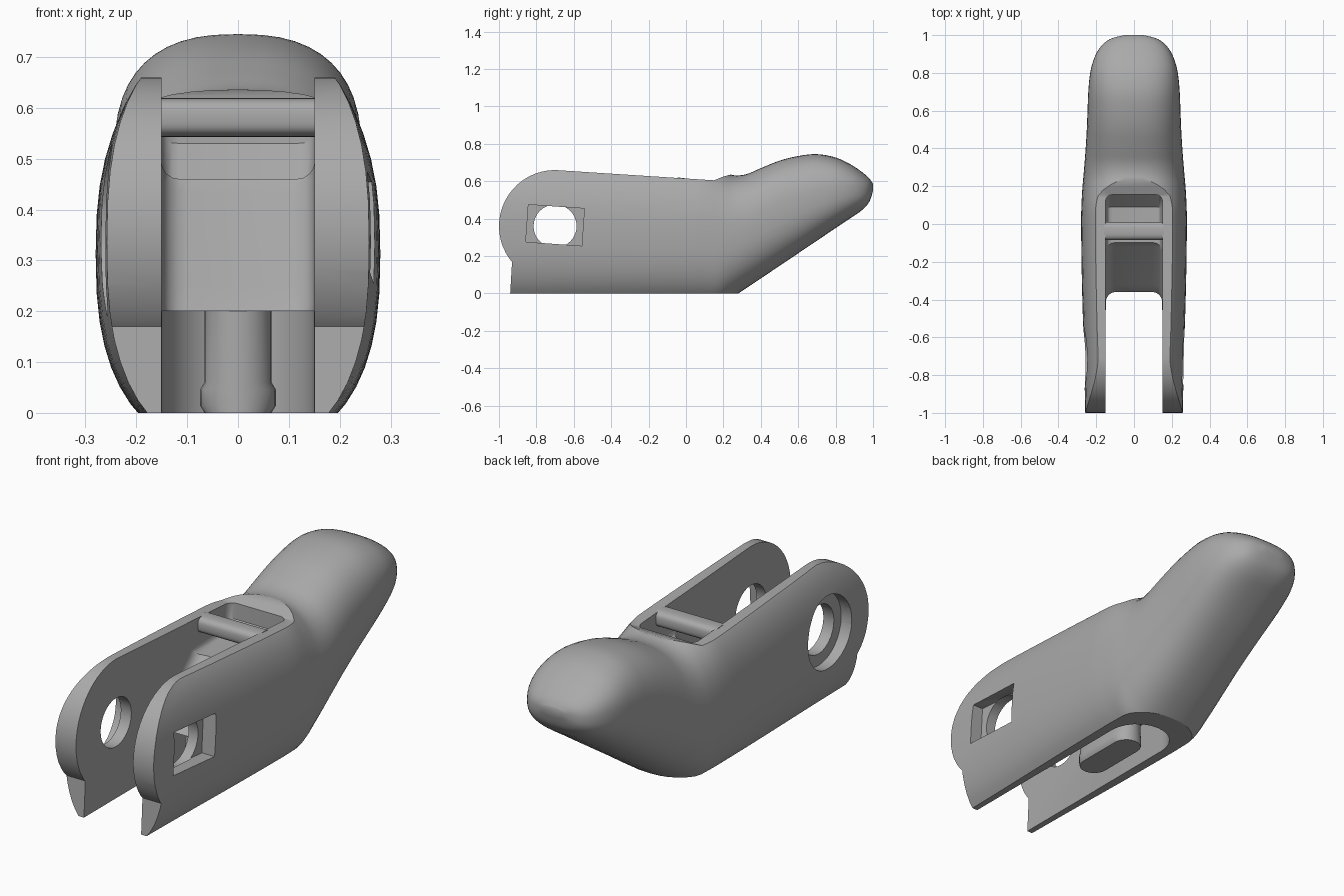
import bpy, bmesh, math
from mathutils import Vector

cube = bpy.data.objects.get("Cube")
if cube:
    bpy.data.objects.remove(cube, do_unlink=True)

grey = bpy.data.materials.new("plain_grey")
grey.use_nodes = True
COLOUR = (0.4, 0.4, 0.4, 1)
grey.diffuse_color = COLOUR
grey.node_tree.nodes["Principled BSDF"].inputs["Base Color"].default_value = COLOUR


def loft(name, rings):
    """Skin a list of closed rings and cap both ends."""
    bm = bmesh.new()
    rows = [[bm.verts.new(p) for p in ring] for ring in rings]
    n = len(rows[0])
    for a, b in zip(rows, rows[1:]):
        for i in range(n):
            j = (i + 1) % n
            bm.faces.new((a[i], a[j], b[j], b[i]))
    bm.faces.new(rows[0])
    bm.faces.new(rows[-1])
    bmesh.ops.recalc_face_normals(bm, faces=bm.faces)
    mesh = bpy.data.meshes.new(name)
    bm.to_mesh(mesh)
    bm.free()
    ob = bpy.data.objects.new(name, mesh)
    bpy.context.collection.objects.link(ob)
    mesh.materials.append(grey)
    return ob


def side_prism(name, outline, x0, x1):
    """Extrude a (y, z) outline across x."""
    return loft(name, [[(x, y, z) for y, z in outline] for x in (x0, x1)])


def activate(ob):
    bpy.ops.object.select_all(action='DESELECT')
    ob.select_set(True)
    bpy.context.view_layer.objects.active = ob


def bevel(ob, width):
    m = ob.modifiers.new("round", 'BEVEL')
    m.width, m.segments = width, 4
    m.limit_method, m.angle_limit = 'ANGLE', math.radians(50)
    m.use_clamp_overlap = False
    activate(ob)
    bpy.ops.object.modifier_apply(modifier=m.name)


def carve(ob, cutter, operation='DIFFERENCE'):
    m = ob.modifiers.new("carve", 'BOOLEAN')
    m.operation, m.object, m.solver = operation, cutter, 'EXACT'
    activate(ob)
    bpy.ops.object.modifier_apply(modifier=m.name)
    bpy.data.objects.remove(cutter, do_unlink=True)


def smooth(ob):
    activate(ob)
    bpy.ops.object.shade_smooth_by_angle(angle=math.radians(32))


def squircle(cu, cv, ru, rv, power, count):
    pts = []
    for i in range(count):
        t = math.tau * i / count
        c, s = math.cos(t), math.sin(t)
        pts.append((cu + ru * math.copysign(abs(c) ** (2 / power), c),
                    cv + rv * math.copysign(abs(s) ** (2 / power), s)))
    return pts


def circle(cy, cz, r):
    return squircle(cy, cz, r, r, 2, 40)


def capsule(r, y0, y1, z):
    """Long rounded plan outline along y, at height z."""
    pts = []
    for i in range(26):
        end, k = divmod(i, 13)
        t = math.pi * (k / 12 + end)
        pts.append((r * math.cos(t), (y0 + r if end else y1 - r) + r * math.sin(t), z))
    return pts


# Rounded body: y, half width, bottom, top
stations = [Vector(s) for s in (
    (-1.05, .257, -.075, .745), (-.7, .265, -.075, .745), (-.3, .276, -.075, .72),
    (0, .28, -.075, .70), (.1, .278, -.075, .69), (.18, .274, -.067, .66),
    (.25, .268, -.02, .633), (.32, .262, .027, .637), (.4, .256, .08, .67),
    (.5, .25, .148, .71), (.6, .246, .215, .735), (.7, .242, .282, .745),
    (.8, .232, .35, .727), (.88, .21, .403, .69), (.94, .175, .445, .65),
    (.98, .125, .49, .615), (1.0, .05, .55, .585))]
rings = []
for i in range(len(stations) - 1):
    p0, p1 = stations[max(i - 1, 0)], stations[i]
    p2, p3 = stations[i + 1], stations[min(i + 2, len(stations) - 1)]
    for k in range(4 + (i == len(stations) - 2)):
        t = k / 4
        y, w, lo, hi = 0.5 * (2 * p1 + (p2 - p0) * t + (2 * p0 - 5 * p1 + 4 * p2 - p3) * t ** 2
                              + (3 * p1 - p0 - 3 * p2 + p3) * t ** 3)
        rings.append([(x, y, z) for x, z in
                      squircle(0, (lo + hi) / 2, w, (hi - lo) / 2, 2.5, 48)])
body = loft("lever_body", rings)

# Side outline: round arm ends, flat top and flat base
PY, PZ = -.70, .36
outline = [(PY + .3 * math.cos(math.radians(a)), PZ + .3 * math.sin(math.radians(a)))
           for a in range(90, 218, 7)]
outline += [(-.93, .17), (-.94, 0), (1.1, 0), (1.1, .85), (.33, .85),
            (.27, .645), (.2, .625), (.15, .605)]
carve(body, side_prism("outline_cutter", outline, -.5, .5), 'INTERSECT')

# Channel between the arms, ending in a sloped ramp
channel = side_prism("channel_cutter", [
    (-1.2, -.2), (-.42, -.2), (-.40, .13), (-.36, .2), (-.32, .25),
    (-.12, .43), (-.09, .47), (-.085, .9), (-1.2, .9)], -.15, .15)
bevel(channel, .05)
carve(body, channel)

# Slot that passes under the cross bar and opens on top
slot = side_prism("slot_cutter", [
    (-.2, .46), (.09, .46), (.155, .53), (.155, .9), (-.2, .9)], -.151, .151)
bevel(slot, .035)
carve(body, slot)

# Pocket in the base
pocket = loft("pocket_cutter", [capsule(.149, -.75, .17, z) for z in (-.1, .2)])
carve(body, pocket)

# Pivot holes: rectangular recess on one arm, round recess on the other
tilt = math.radians(-4)
rect = [(PY + u * math.cos(tilt) - v * math.sin(tilt), PZ + .005 + u * math.sin(tilt) + v * math.cos(tilt))
        for u, v in ((-.15, -.1), (.15, -.1), (.15, .1), (-.15, .1))]
carve(body, side_prism("hole_cutter", circle(PY, PZ, .115), -.4, .205))
carve(body, side_prism("rect_cutter", rect, .2, .4))
carve(body, side_prism("recess_cutter", circle(PY, PZ, .17), -.4, -.205))
smooth(body)

# Cross bar over the slot
smooth(side_prism("cross_bar", squircle(-.037, .581, .048, .038, 3, 32), -.16, .16))

# Post with a lipped foot inside the base pocket
smooth(loft("base_post", [capsule(r, -.35, .01, z) for z, r in (
    (0, .066), (.015, .075), (.045, .075), (.06, .066), (.205, .066))]))
